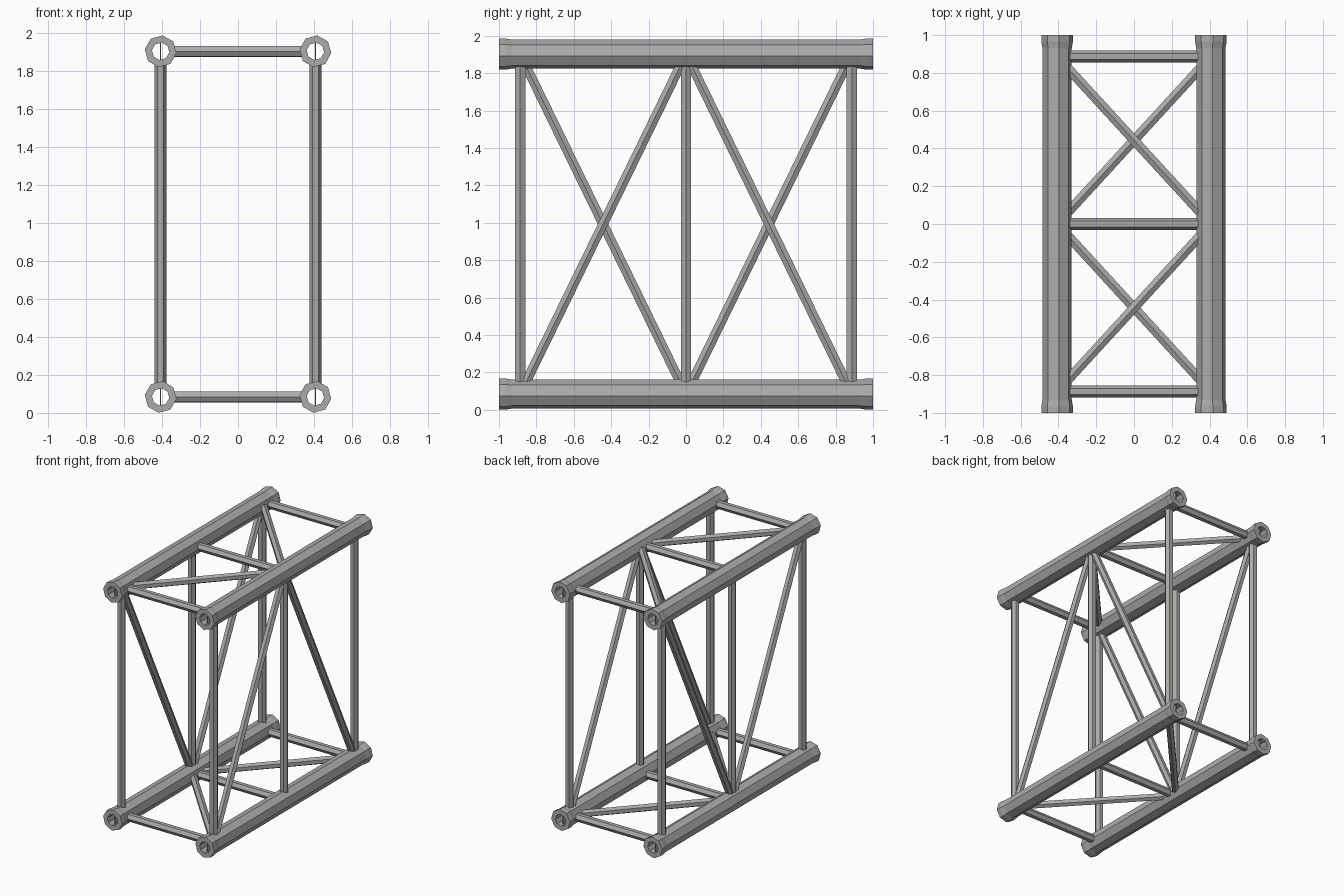
import bpy, bmesh, math
from mathutils import Vector

cube = bpy.data.objects.get("Cube")
if cube:
    bpy.data.objects.remove(cube, do_unlink=True)

metal = bpy.data.materials.new("grey_metal")
metal.use_nodes = True
grey = (0.41, 0.41, 0.405, 1)
metal.diffuse_color = grey
metal.node_tree.nodes["Principled BSDF"].inputs["Base Color"].default_value = grey

CX, Z_LOW, Z_HIGH = 0.407, 0.084, 1.902    # chord centre lines
NODE = 0.887                               # end joints along y
TRIM = 0.062                               # bars stop inside the tube wall
BAR_R, DIAG_R = 0.032, 0.029


def make_object(name, bm):
    bmesh.ops.recalc_face_normals(bm, faces=bm.faces)
    mesh = bpy.data.meshes.new(name)
    bm.to_mesh(mesh)
    bm.free()
    mesh.materials.append(metal)
    obj = bpy.data.objects.new(name, mesh)
    bpy.context.collection.objects.link(obj)
    return obj


def bridge(bm, a, b):
    n = len(a)
    for i in range(n):
        bm.faces.new((a[i], a[(i + 1) % n], b[(i + 1) % n], b[i]))


def chord(name, x, z):
    """Hollow eight-sided tube with flared ends."""
    bm = bmesh.new()
    profile = [(-1, 0.084), (-0.965, 0.084), (-0.93, 0.078),
               (0.93, 0.078), (0.965, 0.084), (1, 0.084),
               (1, 0.046), (-1, 0.046)]
    rings = []
    for y, r in profile:
        angles = [math.radians(45 * k - 7) for k in range(8)]
        rings.append([bm.verts.new((x + r * math.cos(a), y, z + r * math.sin(a)))
                      for a in angles])
    for i, ring in enumerate(rings):
        bridge(bm, ring, rings[(i + 1) % len(rings)])
    make_object(name, bm)


def web(name, x, z):
    """Thin upright plate inside a tube."""
    bm = bmesh.new()
    bmesh.ops.create_cube(bm, size=1)
    for v in bm.verts:
        v.co = Vector((x + v.co.x * 0.006, v.co.y * 1.94, z + v.co.z * 0.09))
    make_object(name, bm)


def bar(name, start, end, outward, radius):
    """Six-sided bar, one ridge along outward, ends mitred to the chords."""
    start, end, outward = Vector(start), Vector(end), Vector(outward)
    d = (end - start).normalized()
    side = d.cross(outward)
    cross = side.copy()
    cross.y = 0
    span = end - start
    axis = Vector((span.x, 0, span.z)).normalized()
    bm = bmesh.new()
    rings = []
    for origin, trim in ((start, TRIM), (end, -TRIM)):
        ring = []
        for k in range(6):
            a = math.radians(60 * k)
            off = (outward * math.cos(a) + side * math.sin(a)) * radius
            off += d * ((trim - off.dot(axis)) / d.dot(axis))
            ring.append(bm.verts.new(origin + off))
        rings.append(ring)
    bridge(bm, *rings)
    for ring in rings:
        bm.faces.new(ring)
    make_object(name, bm)


# Four main tubes
for zname, z in (("lower", Z_LOW), ("upper", Z_HIGH)):
    for xname, x in (("left", CX), ("right", -CX)):
        chord(f"{zname}_{xname}_chord", x, z)
        web(f"{zname}_{xname}_chord_web", x, z)

# Straight posts and cross bars at the three joints
for yname, y in (("front", -NODE), ("middle", 0), ("back", NODE)):
    for xname, x in (("left", CX), ("right", -CX)):
        bar(f"{yname}_{xname}_post", (x, y, Z_LOW), (x, y, Z_HIGH), (1, 0, 0), BAR_R)
    for zname, z in (("lower", Z_LOW), ("upper", Z_HIGH)):
        bar(f"{yname}_{zname}_cross_bar", (-CX, y, z), (CX, y, z), (0, 1, 0), BAR_R)

# Diagonal braces: each face zigzags the opposite way to the face across from it
for yname, y in (("front", -NODE), ("back", NODE)):
    bar(f"{yname}_left_brace", (CX, y, Z_LOW), (CX, 0, Z_HIGH), (1, 0, 0), DIAG_R)
    bar(f"{yname}_right_brace", (-CX, y, Z_HIGH), (-CX, 0, Z_LOW), (1, 0, 0), DIAG_R)
    bar(f"{yname}_upper_brace", (-CX, y, Z_HIGH), (CX, 0, Z_HIGH), (0, 0, 1), DIAG_R)
    bar(f"{yname}_lower_brace", (CX, y, Z_LOW), (-CX, 0, Z_LOW), (0, 0, 1), DIAG_R)
